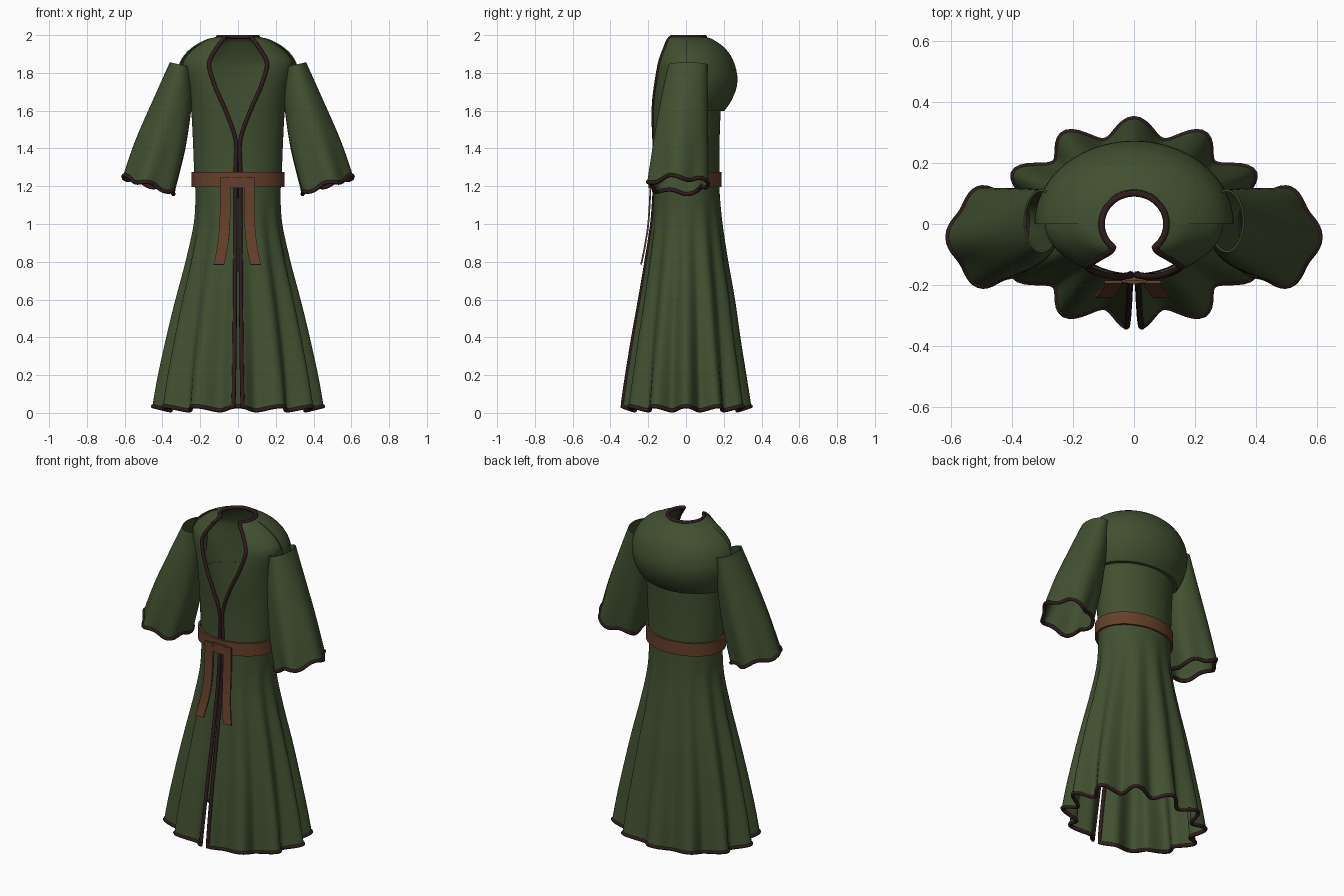
import bpy, math
from math import sin, cos, pi, asin

if "Cube" in bpy.data.objects:
    bpy.data.objects.remove(bpy.data.objects["Cube"])


def material(name, rgb):
    m = bpy.data.materials.new(name)
    m.diffuse_color = (*rgb, 1)
    m.use_nodes = True
    m.node_tree.nodes["Principled BSDF"].inputs["Base Color"].default_value = m.diffuse_color
    return m


GREEN = material("green cloth", (0.053, 0.080, 0.030))
BROWN = material("brown leather", (0.130, 0.050, 0.024))
DARK = material("dark trim", (0.030, 0.012, 0.012))


def refine(keys, n):
    """Catmull-Rom interpolation of tuples, n steps per span."""
    out = []
    for i in range(len(keys) - 1):
        a, b, c, d = keys[max(i - 1, 0)], keys[i], keys[i + 1], keys[min(i + 2, len(keys) - 1)]
        for k in range(n):
            t = k / n
            out.append(tuple(
                0.5 * (2 * q + (r - p) * t + (2 * p - 5 * q + 4 * r - s) * t * t
                       + (3 * q - p - 3 * r + s) * t ** 3)
                for p, q, r, s in zip(a, b, c, d)))
    return out + [keys[-1]]


def sheet(name, rows, mat, closed=False, thick=0.006):
    """Cloth surface from a grid of points."""
    n = len(rows[0])
    verts = [p for r in rows for p in r]
    faces = []
    for i in range(len(rows) - 1):
        for j in range(n if closed else n - 1):
            k = (j + 1) % n
            faces.append((i * n + j, i * n + k, (i + 1) * n + k, (i + 1) * n + j))
    me = bpy.data.meshes.new(name)
    me.from_pydata(verts, [], faces)
    me.materials.append(mat)
    ob = bpy.data.objects.new(name, me)
    bpy.context.collection.objects.link(ob)
    mod = ob.modifiers.new("thickness", 'SOLIDIFY')
    mod.thickness = thick
    mod.offset = 0
    bpy.ops.object.select_all(action='DESELECT')
    ob.select_set(True)
    bpy.context.view_layer.objects.active = ob
    bpy.ops.object.convert(target='MESH')
    bpy.ops.object.shade_smooth_by_angle(angle=math.radians(45))
    return ob


def piping(name, pts, radius=0.011):
    """Round dark cord along a closed edge."""
    cu = bpy.data.curves.new(name, 'CURVE')
    cu.dimensions = '3D'
    cu.bevel_depth = radius
    cu.bevel_resolution = 2
    sp = cu.splines.new('POLY')
    sp.points.add(len(pts) - 1)
    for q, p in zip(sp.points, pts):
        q.co = (*p, 1)
    sp.use_cyclic_u = True
    cu.materials.append(DARK)
    ob = bpy.data.objects.new(name, cu)
    bpy.context.collection.objects.link(ob)
    bpy.ops.object.select_all(action='DESELECT')
    ob.select_set(True)
    bpy.context.view_layer.objects.active = ob
    bpy.ops.object.convert(target='MESH')
    bpy.ops.object.shade_smooth_by_angle(angle=math.radians(60))


def oval(phi, rx, rf, rb):
    """Point on an oval; phi = 0 is the front."""
    c = cos(phi)
    return rx * sin(phi), -(rf if c > 0 else rb) * c


# Robe body: height, half width, front depth, back depth, half opening
body_keys = [
    (0.024, .410, .312, .312, .022), (0.20, .387, .291, .291, .019),
    (0.40, .352, .264, .266, .017), (0.60, .311, .233, .243, .015),
    (0.80, .265, .204, .213, .014), (1.00, .227, .177, .187, .013),
    (1.15, .222, .168, .176, .012), (1.30, .230, .165, .174, .012),
    (1.45, .236, .168, .175, .013), (1.60, .245, .178, .180, .065),
    (1.72, .262, .180, .180, .118), (1.83, .288, .168, .172, .152),
    (1.88, .275, .152, .160, .143), (1.93, .226, .128, .140, .113),
    (1.97, .168, .110, .120, .085), (1.99, .106, .100, .100, .068),
]
COLS = 168
body = []
for z, rx, rf, rb, gap in refine(body_keys, 4):
    amp = 0.1 * (max(0, 1.15 - z) / 1.13) ** 0.8
    start = asin(gap / rx)
    row = []
    for j in range(COLS + 1):
        phi = start + (2 * pi - 2 * start) * j / COLS
        wave = cos(12 * phi)
        x, y = oval(phi, rx, rf, rb)
        f = 1 + amp * wave
        row.append((x * f, y * f, z + 0.012 * wave * max(0, 1 - z / 0.3)))
    body.append(row)
sheet("robe_body", body, GREEN)

# Cord around the hem, both front edges and the neckline
edge = ([r[0] for r in body] + body[-1][1:]
        + [r[-1] for r in body[-2::-1]] + body[0][-2:0:-1])
piping("robe_edge_trim", edge)

# Rounded cape over the upper back
cape_keys = [(1.985, .120, .112), (1.972, .172, .145), (1.93, .245, .203),
             (1.87, .298, .245), (1.79, .322, .268), (1.72, .318, .264),
             (1.65, .298, .235), (1.60, .272, .200)]
cape_rows = refine(cape_keys, 3) + [(1.60, .240, .176)]
sheet("back_cape", [[(*oval(pi / 2 + pi * j / 60, rx, rb, rb), z) for j in range(61)]
                    for z, rx, rb in cape_rows], GREEN)

# Flared sleeves: inner x, inner z, outer x, outer z, front y, back y, waviness
sleeve_keys = [(.250, 1.830, .358, 1.855, -.090, .110, 0),
               (.246, 1.650, .440, 1.670, -.130, .113, .01),
               (.277, 1.400, .532, 1.450, -.168, .113, .04),
               (.335, 1.168, .597, 1.248, -.195, .110, .08)]
for side, s in (("right", 1), ("left", -1)):
    rows = []
    for xi, zi, xo, zo, yf, yb, w in refine(sleeve_keys, 6):
        row = []
        for j in range(60):
            a = 2 * pi * j / 60
            f = 1 + w * cos(5 * a)
            u, v = cos(a) * f, sin(a) * f
            row.append((s * ((xi + xo) / 2 + u * (xo - xi) / 2),
                        (yf + yb) / 2 + v * (yb - yf) / 2,
                        (zi + zo) / 2 + u * (zo - zi) / 2 - 0.15 * w * sin(5 * a)))
        rows.append(row)
    sheet(side + "_sleeve", rows, GREEN, closed=True)
    piping(side + "_cuff_trim", rows[-1])

# Belt
sheet("belt", [[(*oval(2 * pi * j / 72, .240, .180, .182), z) for j in range(72)]
               for z in (1.195, 1.275)], BROWN, closed=True, thick=0.012)

# Belt knot
sheet("belt_knot", [[(x, y, z) for x, y in ((-.04, -.184), (0, -.192), (.04, -.184))]
                    for z in (1.19, 1.25)], BROWN, thick=0.012)

# Hanging belt ends: centre x, y, z
for side, s, top in (("right", 1, .060), ("left", -1, .068)):
    path = refine([(top, -.190, 1.245), (top, -.190, 1.15), (top + .002, -.200, 1.0),
                   (top + .014, -.218, .88), (top + .033, -.238, .785)], 4)
    sheet(side + "_belt_end", [[(s * x - .028, y, z), (s * x + .028, y, z)]
                               for x, y, z in path], BROWN, thick=0.009)
